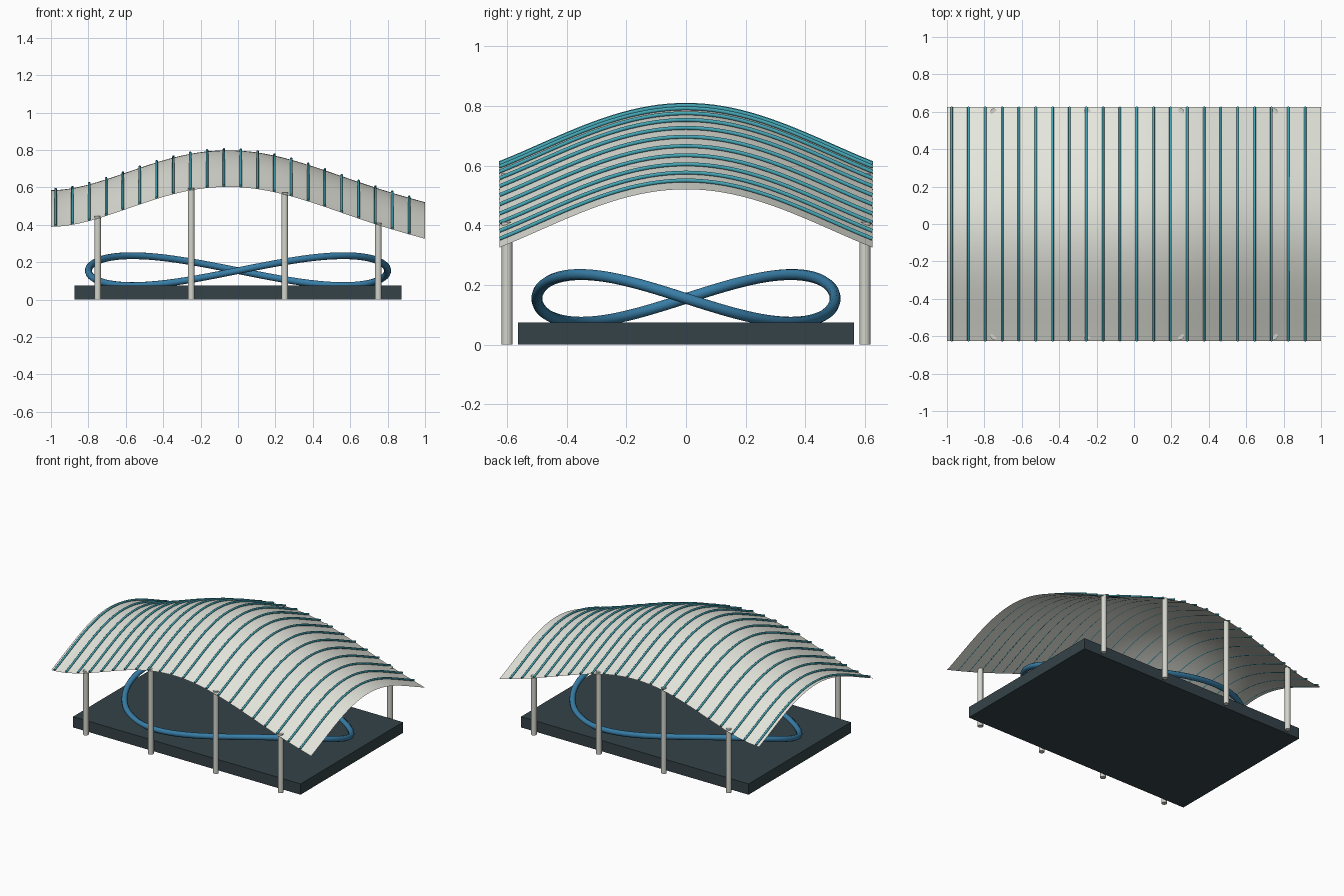
import bpy, bmesh, math

cube = bpy.data.objects.get("Cube")
if cube:
    bpy.data.objects.remove(cube, do_unlink=True)

HALF_X, HALF_Y = 1.0, 0.625


def material(name, colour):
    mat = bpy.data.materials.new(name)
    mat.use_nodes = True
    mat.diffuse_color = (*colour, 1)
    bsdf = mat.node_tree.nodes["Principled BSDF"]
    bsdf.inputs["Base Color"].default_value = (*colour, 1)
    bsdf.inputs["Roughness"].default_value = 0.6
    return mat


canopy_mat = material("warm white", (0.78, 0.79, 0.72))
post_mat = material("pale grey", (0.66, 0.66, 0.61))
rib_mat = material("teal", (0.06, 0.38, 0.46))
loop_mat = material("blue", (0.04, 0.21, 0.39))
base_mat = material("dark slate", (0.035, 0.055, 0.065))


def roof_height(x, y):
    """Tilted wave along the length plus an arch across the width."""
    wave = 0.797 - 0.1276 * (1 - math.cos(2.72 * x))
    tilt = -0.0526 * x + 0.0926 * x ** 3 - 0.072 * x ** 5
    arch = 0.138 * (1 - math.cos(3.2 * y))
    return wave + tilt - arch


def mesh_object(name, bm, mat):
    mesh = bpy.data.meshes.new(name)
    bm.to_mesh(mesh)
    bm.free()
    mesh.materials.append(mat)
    obj = bpy.data.objects.new(name, mesh)
    bpy.context.collection.objects.link(obj)
    return obj


def smooth(obj):
    bpy.ops.object.select_all(action="DESELECT")
    obj.select_set(True)
    bpy.context.view_layer.objects.active = obj
    bpy.ops.object.shade_smooth_by_angle(angle=math.radians(40))


def tubes(name, paths, radius, mat, closed=False):
    """Round tubes swept along lists of points, converted to a mesh."""
    curve = bpy.data.curves.new(name, "CURVE")
    curve.dimensions = "3D"
    curve.bevel_depth = radius
    curve.bevel_resolution = 3
    curve.use_fill_caps = not closed
    curve.materials.append(mat)
    for path in paths:
        spline = curve.splines.new("POLY")
        spline.points.add(len(path) - 1)
        for point, co in zip(spline.points, path):
            point.co = (*co, 1)
        spline.use_cyclic_u = closed
    obj = bpy.data.objects.new(name, curve)
    bpy.context.collection.objects.link(obj)
    bpy.ops.object.select_all(action="DESELECT")
    obj.select_set(True)
    bpy.context.view_layer.objects.active = obj
    bpy.ops.object.convert(target="MESH")
    smooth(bpy.context.view_layer.objects.active)


# Base slab
bm = bmesh.new()
bmesh.ops.create_cube(bm, size=1)
bmesh.ops.scale(bm, vec=(1.75, 1.125, 0.075), verts=bm.verts)
bmesh.ops.translate(bm, vec=(0, 0, 0.0375), verts=bm.verts)
mesh_object("base_slab", bm, base_mat)

# Canopy sheet
bm = bmesh.new()
bmesh.ops.create_grid(bm, x_segments=64, y_segments=40, size=1)
for v in bm.verts:
    v.co.x *= HALF_X
    v.co.y *= HALF_Y
    v.co.z = roof_height(v.co.x, v.co.y)
smooth(mesh_object("canopy", bm, canopy_mat))

# Ribs lying on top of the canopy
steps = 40
rib_paths = []
for i in range(22):
    x = -0.975 + 0.09 * i
    ys = [HALF_Y * (2 * j / steps - 1) for j in range(steps + 1)]
    rib_paths.append([(x, y, roof_height(x, y) + 0.006) for y in ys])
tubes("canopy_ribs", rib_paths, 0.0066, rib_mat)

# Support posts along both long sides
for side, y in (("front", -0.6), ("back", 0.6)):
    for i in range(4):
        x = -0.75 + 0.5 * i
        height = roof_height(x, y) + 0.002
        bm = bmesh.new()
        bmesh.ops.create_cone(bm, cap_ends=True, segments=20, radius1=0.018,
                              radius2=0.018, depth=height)
        bmesh.ops.translate(bm, vec=(x, y, height / 2), verts=bm.verts)
        smooth(mesh_object(f"{side}_post_{i + 1}", bm, post_mat))

# Undulating oval loop resting on the slab
loop = []
for i in range(128):
    t = math.tau * i / 128
    loop.append((0.8 * math.cos(t), 0.5 * math.sin(t),
                 0.155 - 0.08 * math.sin(2 * t)))
tubes("wave_loop", [loop], 0.0187, loop_mat, closed=True)
